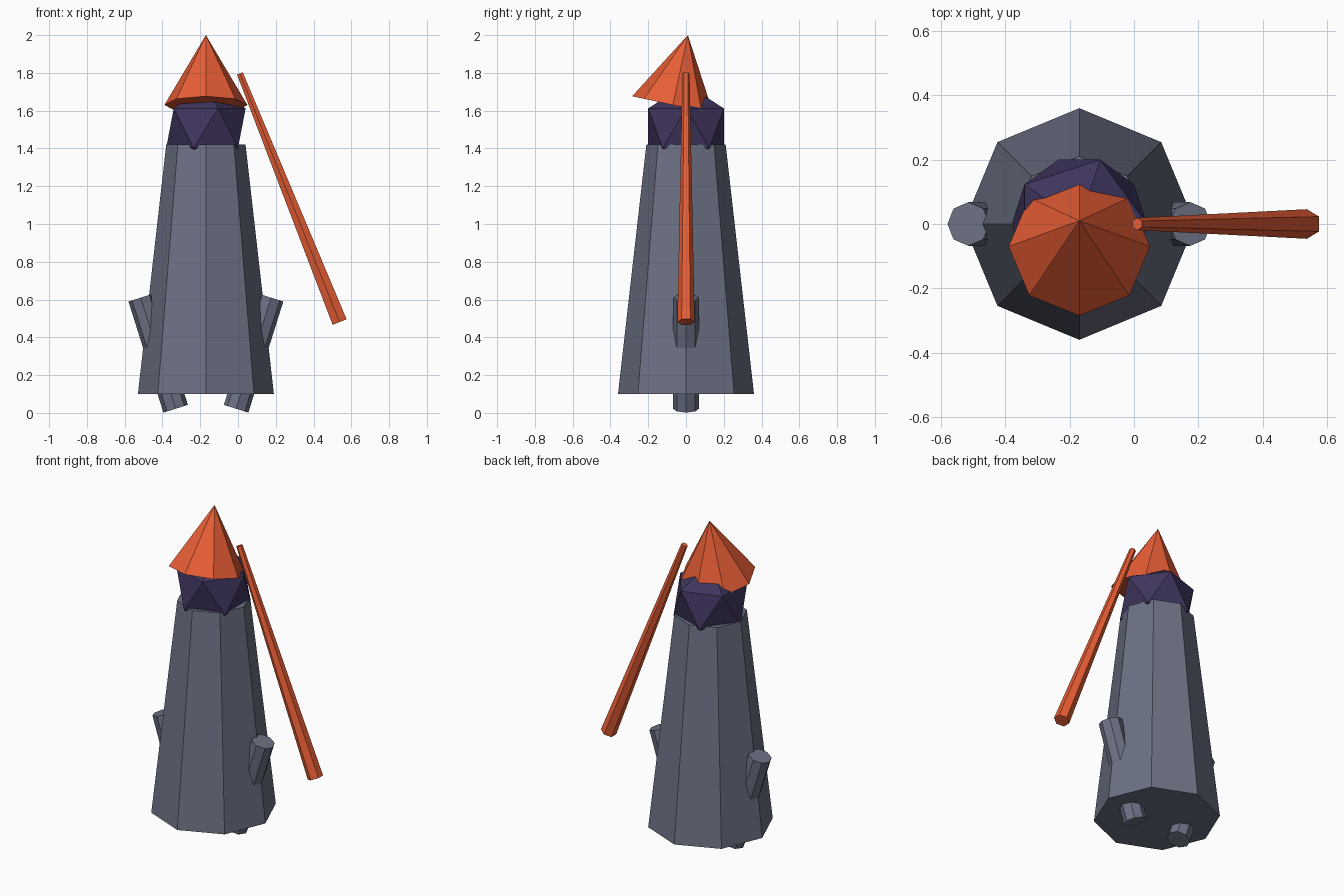
import bpy, math
from mathutils import Vector

if "Cube" in bpy.data.objects:
    bpy.data.objects.remove(bpy.data.objects["Cube"])

CX = -0.17  # axis of the figure


def material(name, rgb):
    m = bpy.data.materials.new(name)
    m.diffuse_color = (*rgb, 1)
    m.use_nodes = True
    m.node_tree.nodes["Principled BSDF"].inputs["Base Color"].default_value = m.diffuse_color
    return m


slate = material("slate", (0.15, 0.165, 0.23))
purple = material("purple", (0.05, 0.035, 0.11))
orange = material("orange", (0.80, 0.11, 0.035))


def taper(name, base, top, r1, r2, sides, mat):
    """Flat-sided cone or cylinder from base to top, leaning in x or in y."""
    a, b = Vector(base), Vector(top)
    d = b - a
    bpy.ops.mesh.primitive_cone_add(
        vertices=sides, radius1=r1, radius2=r2, depth=d.length,
        location=(a + b) / 2,
        rotation=(-math.atan2(d.y, d.z), math.atan2(d.x, d.z), 0))
    ob = bpy.context.object
    ob.name = name
    ob.data.materials.append(mat)
    return ob


# Robe
taper("robe", (CX, 0, 0.10), (CX, 0, 1.42), 0.36, 0.21, 8, slate)

# Slanted posts: lower ends are feet, upper ends poke out as arm stubs
for name, s in (("left_limb", -1), ("right_limb", 1)):
    taper(name, (CX + s * 0.16, 0, 0.022), (CX + s * 0.345, 0, 0.61),
          0.068, 0.068, 8, slate)

# Head
bpy.ops.mesh.primitive_ico_sphere_add(subdivisions=1, radius=0.235,
                                      location=(CX, 0, 1.507))
head = bpy.context.object
head.name = "head"
head.data.materials.append(purple)

# Tilted pointed hat
taper("hat", (CX, -0.07, 1.63), (CX, 0.01, 2.0), 0.22, 0, 8, orange)

# Leaning staff
taper("staff", (0.538, 0, 0.481), (0.01, 0, 1.797), 0.046, 0.019, 6, orange)
